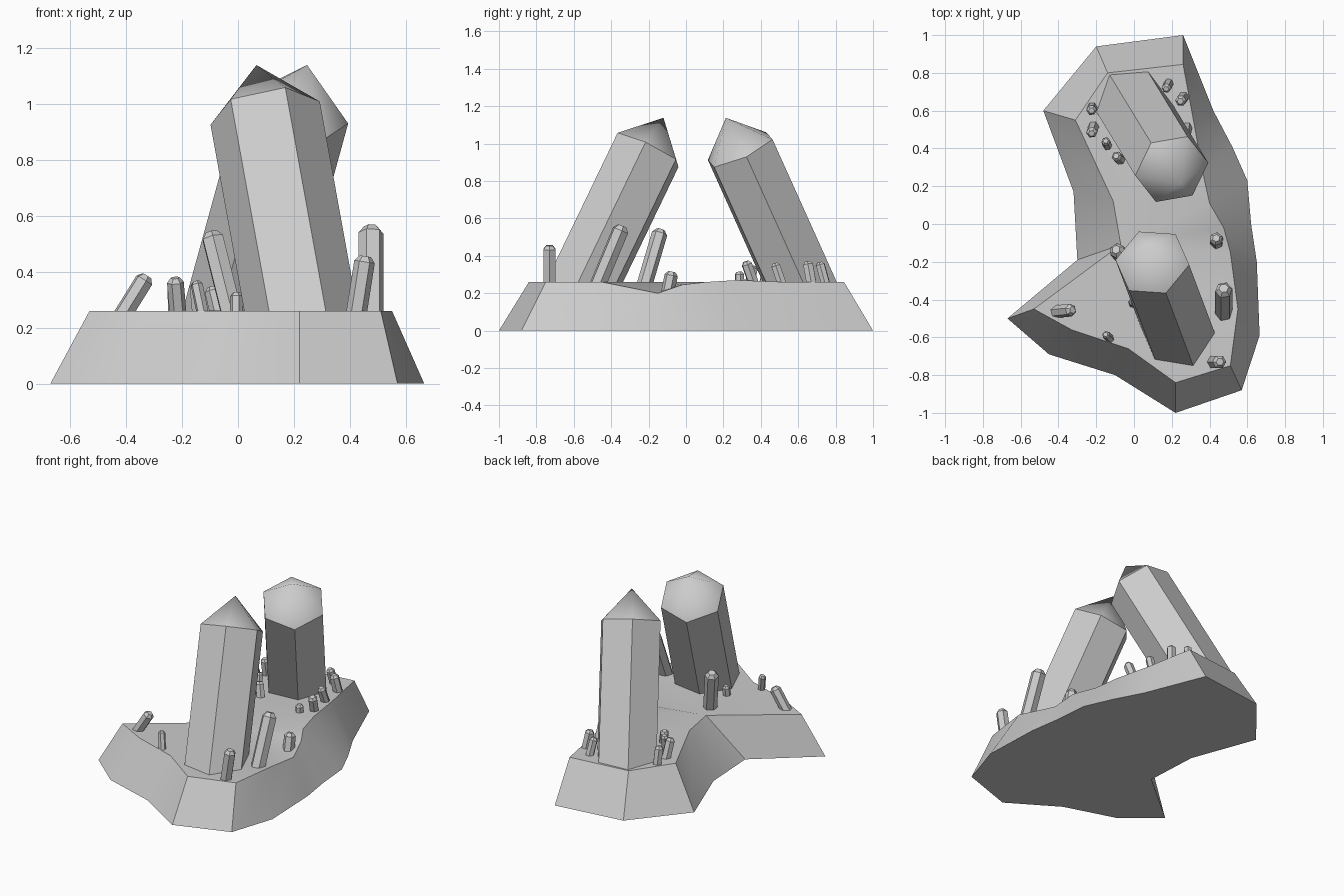
import bpy, bmesh, math
from mathutils import Vector

if "Cube" in bpy.data.objects:
    bpy.data.objects.remove(bpy.data.objects["Cube"])


def finish(name, bm):
    bmesh.ops.recalc_face_normals(bm, faces=bm.faces)
    me = bpy.data.meshes.new(name)
    bm.to_mesh(me)
    bm.free()
    ob = bpy.data.objects.new(name, me)
    bpy.context.collection.objects.link(ob)
    return ob


def crystal(name, base, shoulder, radius, ref, tip, tip_radius=0.0):
    """Hexagonal prism along base->shoulder, with a pointed or truncated tip."""
    base, shoulder = Vector(base), Vector(shoulder)
    axis = (shoulder - base).normalized()
    u = Vector(ref)
    u = (u - axis * u.dot(axis)).normalized()
    v = axis.cross(u)
    bm = bmesh.new()

    def ring(c, r):
        return [bm.verts.new(c + r * (u * math.cos(k * math.pi / 3) + v * math.sin(k * math.pi / 3)))
                for k in range(6)]

    low, high = ring(base, radius), ring(shoulder, radius)
    bm.faces.new(low[::-1])
    end = shoulder + axis * tip
    if tip_radius:
        top = ring(end, tip_radius)
        bm.faces.new(top)
    else:
        apex = bm.verts.new(end)
    for k in range(6):
        j = (k + 1) % 6
        bm.faces.new((low[k], low[j], high[j], high[k]))
        if tip_radius:
            bm.faces.new((high[k], high[j], top[j], top[k]))
        else:
            bm.faces.new((high[k], high[j], apex)).smooth = True
    return finish(name, bm)


# Rock base: foot outline (z = 0) and matching rim outline
foot = [(-.67, -.50), (-.45, -.69), (-.10, -.80), (.22, -1.0), (.57, -.88), (.665, -.59),
        (.65, -.20), (.62, 0), (.60, .23), (.52, .41), (.42, .60), (.26, 1.0),
        (-.20, .94), (-.48, .60), (-.32, .17), (-.30, -.19)]
rim = [(-.53, -.45, .26), (-.33, -.56, .26), (-.03, -.66, .26), (.22, -.84, .26),
       (.51, -.75, .26), (.55, -.45, .26), (.51, -.15, .20), (.475, -.02, .245),
       (.40, .11, .26), (.365, .27, .27), (.32, .52, .26), (.26, .845, .26),
       (-.14, .80, .26), (-.31, .55, .26), (-.11, .12, .26), (-.07, -.11, .26)]
bm = bmesh.new()
lo = [bm.verts.new((x, y, 0)) for x, y in foot]
hi = [bm.verts.new(p) for p in rim]
n = len(lo)
bm.faces.new(lo[::-1])
top_face = bm.faces.new(hi)
for k in range(n):
    j = (k + 1) % n
    bm.faces.new((lo[k], lo[j], hi[j], hi[k]))
bmesh.ops.triangulate(bm, faces=[top_face])
rock = finish("rock_base", bm)
bpy.context.view_layer.objects.active = rock
rock.select_set(True)
bpy.ops.object.shade_smooth_by_angle(angle=math.radians(35))

# Two large leaning crystals
for name, c, d, ref in (
        ("large_crystal_front", (.097, -.203, .966), (-.161, .428, .889), (.073, -.165, .095)),
        ("large_crystal_back", (.20, .29, .967), (.243, -.398, .884), (-.08, -.165, -.052))):
    c, d = Vector(c), Vector(d)
    base = c - d * ((c.z - .14) / d.z)
    crystal(name, base, c, .2, ref, .193)

# Small crystals: base, tip, radius
small = [((.415, -.73, .2), (.455, -.73, .455), .037),
         ((.475, -.49, .2), (.475, -.34, .56), .046),
         ((.44, -.115, .12), (.435, -.075, .315), .036),
         ((-.01, -.235, .2), (-.095, -.135, .54), .042),
         ((-.44, -.467, .2), (-.325, -.455, .385), .034),
         ((-.115, -.62, .2), (-.15, -.585, .365), .022),
         ((-.005, -.43, .2), (-.005, -.41, .325), .024),
         ((.19, .76, .2), (.17, .715, .365), .026),
         ((.27, .68, .2), (.245, .65, .37), .03),
         ((.285, .53, .2), (.275, .475, .36), .027),
         ((-.22, .625, .2), (-.225, .60, .37), .028),
         ((-.21, .53, .2), (-.225, .48, .378), .03),
         ((-.135, .40, .2), (-.15, .44, .36), .024),
         ((-.06, .33, .2), (-.095, .36, .345), .028),
         ((.30, .38, .2), (.32, .32, .37), .03),
         ((.25, .29, .2), (.25, .285, .315), .026)]
for i, (b, t, r) in enumerate(small):
    b, t = Vector(b), Vector(t)
    cap = r * .55
    crystal(f"small_crystal_{i + 1}", b, t - (t - b).normalized() * cap, r, (1, .2 * i, 0), cap, r * .55)
